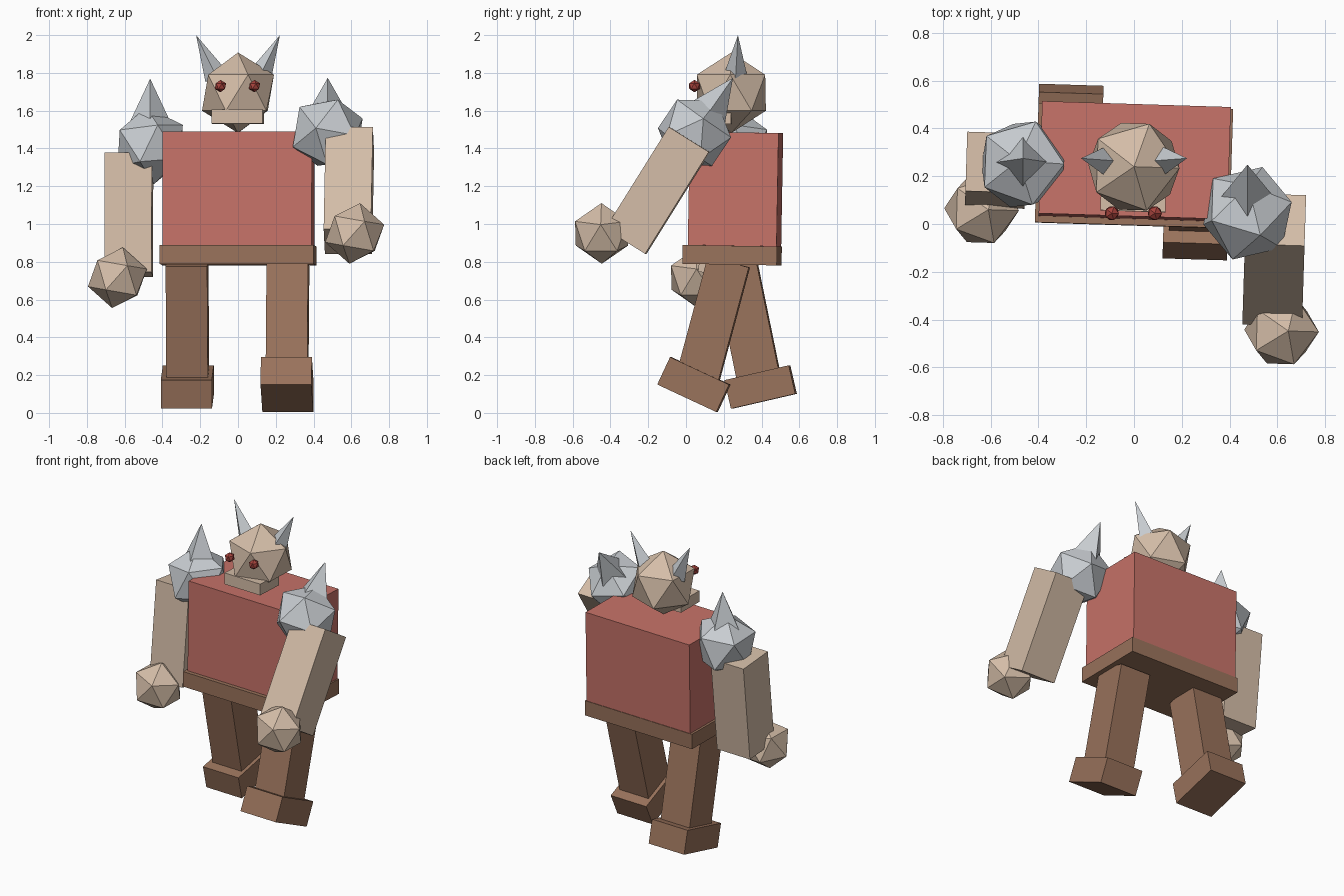
import bpy
from math import radians
from mathutils import Vector, Euler

cube = bpy.data.objects.get("Cube")
if cube:
    bpy.data.objects.remove(cube, do_unlink=True)

YAW = -1.8  # the whole figure is turned a little


def material(name, rgb):
    m = bpy.data.materials.new(name)
    m.use_nodes = True
    m.diffuse_color = (*rgb, 1)
    m.node_tree.nodes["Principled BSDF"].inputs["Base Color"].default_value = (*rgb, 1)
    return m


SKIN = material("tan_skin", (0.66, 0.51, 0.39))
RED = material("red_tunic", (0.57, 0.17, 0.14))
BROWN = material("brown_leather", (0.32, 0.17, 0.105))
STEEL = material("pale_steel", (0.58, 0.61, 0.64))
EYE = material("dark_red_eye", (0.38, 0.055, 0.045))


def finish(name, mat, pitch, roll):
    ob = bpy.context.object
    ob.name = name
    ob.rotation_euler = [radians(a) for a in (pitch, roll, YAW)]
    ob.data.materials.append(mat)
    return ob


def box(name, mat, loc, size, pitch=0):
    bpy.ops.mesh.primitive_cube_add(size=1, location=loc)
    finish(name, mat, pitch, 0).scale = size


def ball(name, mat, loc, radius, pitch=0, roll=0):
    bpy.ops.mesh.primitive_ico_sphere_add(subdivisions=1, radius=radius, location=loc)
    finish(name, mat, pitch, roll)


def spike(name, base, tip, radius):
    """Four-sided point running from base to tip."""
    base, tip = Vector(base), Vector(tip)
    axis = tip - base
    bpy.ops.mesh.primitive_cone_add(vertices=4, radius1=radius, depth=axis.length,
                                    location=(base + tip) / 2)
    ob = finish(name, STEEL, 0, 0)
    ob.rotation_euler = Vector((0, 0, 1)).rotation_difference(axis).to_euler()


def arm(side, centre, pitch):
    """Forearm block with the fist on the front of its lower end."""
    turn = Euler((radians(pitch), 0, radians(YAW)))
    box(side + "_arm", SKIN, centre, (0.25, 0.25, 0.636), pitch)
    fist = Vector((0.04 if side == "left" else -0.055, -0.13, -0.35))
    fist.rotate(turn)
    ball(side + "_hand", SKIN, Vector(centre) + fist, 0.163, 0, 10)


def shoulder(side, centre, pitch, roll):
    """Faceted pauldron with a spike on top."""
    centre = Vector(centre)
    up = Vector((0, 0, 1))
    up.rotate(Euler((radians(pitch), 0, 0)))
    ball(side + "_pauldron", STEEL, centre, 0.205, pitch, roll)
    spike(side + "_pauldron_spike", centre + up * 0.12, centre + up * 0.355, 0.11)


# Body
box("torso", RED, (0.003, 0.262, 1.185), (0.79, 0.47, 0.6), -1)
box("belt", BROWN, (0, 0.244, 0.835), (0.815, 0.50, 0.10), -1)

# Legs and feet in mid stride
box("left_leg", BROWN, (0.262, 0.143, 0.485), (0.22, 0.225, 0.65), -15)
box("right_leg", BROWN, (-0.268, 0.322, 0.495), (0.22, 0.228, 0.62), 11.6)
box("left_foot", BROWN, (0.26, 0.042, 0.150), (0.27, 0.345, 0.16), -25)
box("right_foot", BROWN, (-0.268, 0.395, 0.137), (0.27, 0.35, 0.155), 13)

# Arms and shoulders
arm("left", (0.587, -0.15, 1.178), -32)
arm("right", (-0.578, 0.225, 1.05), -6)
shoulder("left", (0.475, 0.045, 1.483), -35, 0)
shoulder("right", (-0.465, 0.25, 1.415), -4, -6)

# Head
ball("head", SKIN, (0, 0.24, 1.695), 0.213)
box("jaw", SKIN, (-0.002, 0.148, 1.568), (0.272, 0.19, 0.075), -1)
for side, s in (("left", 1), ("right", -1)):
    ball(side + "_eye", EYE, (s * 0.09 - 0.003, 0.045, 1.73), 0.033)
    spike(side + "_horn", (s * 0.115, 0.262, 1.78), (s * 0.222, 0.275, 2.0), 0.064)
